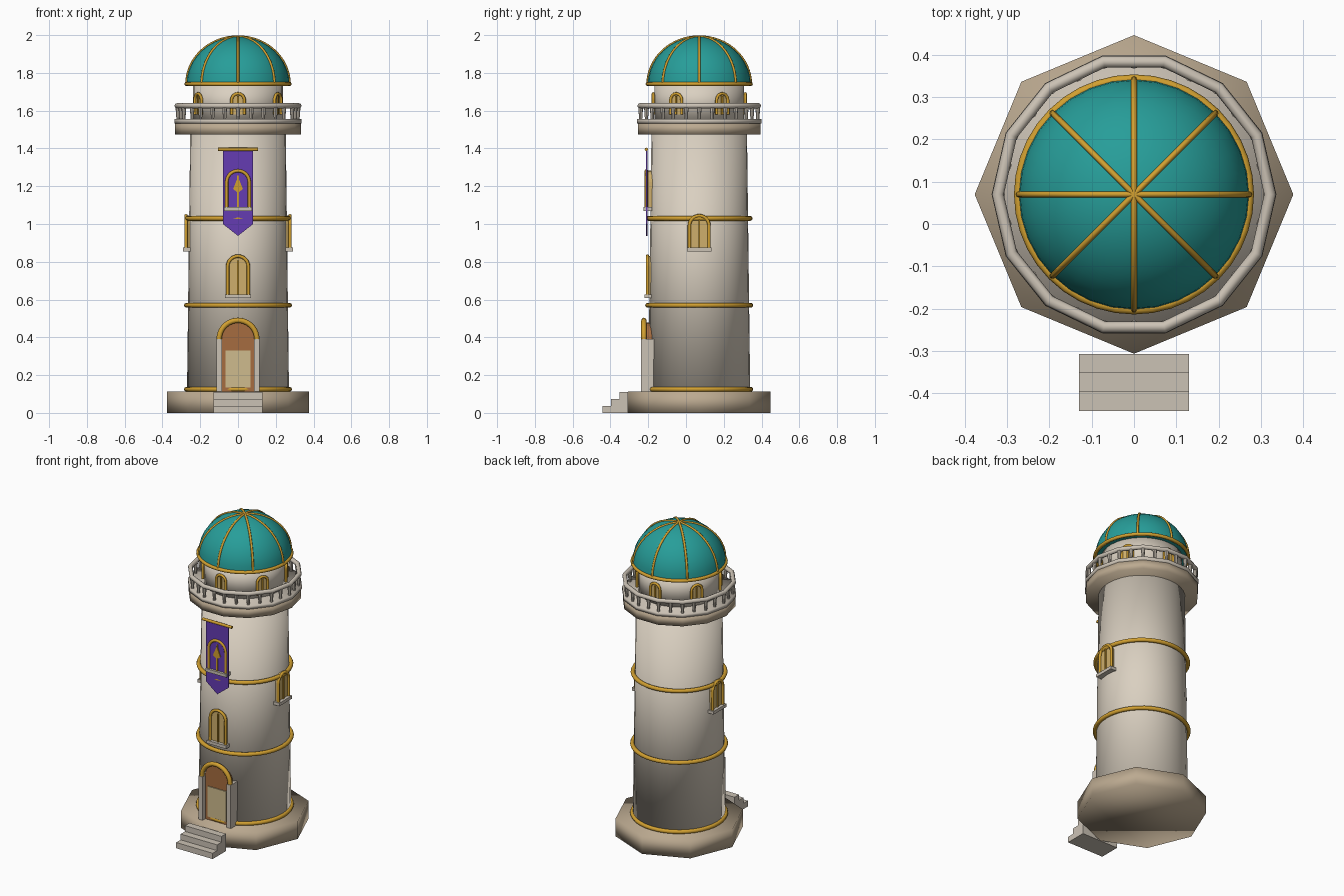
import bpy, bmesh
from math import sin, cos, pi, radians
from mathutils import Matrix, Vector

cube = bpy.data.objects.get("Cube")
if cube:
    bpy.data.objects.remove(cube)

AXIS = Vector((0, 0.07, 0))  # tower axis


def material(name, r, g, b):
    m = bpy.data.materials.new(name)
    m.use_nodes = True
    m.diffuse_color = (r, g, b, 1)
    m.node_tree.nodes["Principled BSDF"].inputs["Base Color"].default_value = (r, g, b, 1)
    return m


CREAM = material("cream stone", .70, .63, .53)
TAN = material("tan stone", .50, .40, .28)
PALE = material("pale trim stone", .60, .54, .46)
GOLD = material("gold", .64, .35, .03)
TEAL = material("teal", .02, .34, .32)
PURPLE = material("purple cloth", .13, .045, .45)
BROWN = material("brown wood", .38, .15, .05)
GLASS = material("amber glass", .62, .43, .15)
PANEL = material("light door panel", .62, .50, .27)


def finish(ob, name, mat, smooth=None):
    """Name and colour an object; smooth is None, 'all' or an angle."""
    ob.name = ob.data.name = name
    ob.data.materials.clear()
    ob.data.materials.append(mat)
    if smooth == "all":
        ob.data.shade_smooth()
    elif smooth:
        bpy.ops.object.select_all(action="DESELECT")
        ob.select_set(True)
        bpy.context.view_layer.objects.active = ob
        bpy.ops.object.shade_smooth_by_angle(angle=radians(smooth))
    return ob


def drum(name, mat, sides, r1, r2, z1, z2, at=AXIS, smooth="all"):
    bpy.ops.mesh.primitive_cone_add(vertices=sides, radius1=r1, radius2=r2, depth=z2 - z1,
                                    location=(at.x, at.y, (z1 + z2) / 2),
                                    rotation=(0, 0, pi / 2))
    return finish(bpy.context.object, name, mat, smooth)


def ring(name, mat, radius, tube, z, sides=40):
    bpy.ops.mesh.primitive_torus_add(major_radius=radius, minor_radius=tube, major_segments=sides,
                                     minor_segments=8, location=AXIS + Vector((0, 0, z)))
    return finish(bpy.context.object, name, mat, "all")


def facing(angle):
    """Frame on the tower axis whose -y points outward; angle 0 is the front."""
    return Matrix.Translation(AXIS) @ Matrix.Rotation(radians(angle), 4, "Z")


def add_mesh(name, bm, mat, frame, smooth=None):
    bmesh.ops.recalc_face_normals(bm, faces=bm.faces)
    me = bpy.data.meshes.new(name)
    bm.to_mesh(me)
    bm.free()
    ob = bpy.data.objects.new(name, me)
    ob.matrix_world = frame
    bpy.context.collection.objects.link(ob)
    return finish(ob, name, mat, smooth)


def box(name, mat, x, y, z, frame=Matrix()):
    """Box from (low, high) pairs."""
    bm = bmesh.new()
    bmesh.ops.create_cube(bm, size=1)
    for v in bm.verts:
        v.co = [p[0] if c < 0 else p[1] for c, p in zip(v.co, (x, y, z))]
    return add_mesh(name, bm, mat, frame)


def plate(name, mat, outline, y_front, y_back, frame):
    """Extrude an (x, z) outline along y."""
    bm = bmesh.new()
    face = bm.faces.new([bm.verts.new((x, y_front, z)) for x, z in outline])
    out = bmesh.ops.extrude_face_region(bm, geom=[face])["geom"]
    for v in out:
        if isinstance(v, bmesh.types.BMVert):
            v.co.y = y_back
    return add_mesh(name, bm, mat, frame)


def tube(name, mat, points, radius, frame):
    cu = bpy.data.curves.new(name, "CURVE")
    cu.dimensions = "3D"
    cu.bevel_depth = radius
    cu.bevel_resolution = 2
    cu.use_fill_caps = True
    sp = cu.splines.new("POLY")
    sp.points.add(len(points) - 1)
    for p, co in zip(sp.points, points):
        p.co = (*co, 1)
    tmp = bpy.data.objects.new(name, cu)
    me = bpy.data.meshes.new_from_object(tmp)
    bpy.data.objects.remove(tmp)
    ob = bpy.data.objects.new(name, me)
    ob.matrix_world = frame
    bpy.context.collection.objects.link(ob)
    return finish(ob, name, mat, 50)


def arch(half, spring, steps=14):
    return [(half * cos(pi * i / steps), spring + half * sin(pi * i / steps))
            for i in range(steps + 1)]


def window(name, angle, r, half, bottom, spring, t, sill=True):
    """Arched pane, round gold frame, mullion and sill; r is the wall radius."""
    f = facing(angle)
    outline = [(half, bottom)] + arch(half, spring) + [(-half, bottom)]
    plate(name + "_pane", GLASS, outline, -r - .006, -r + .03, f)
    tube(name + "_frame", GOLD, [(x, -r - .01, z) for x, z in outline], t, f)
    box(name + "_mullion", GOLD, (-.004, .004), (-r - .014, -r), (bottom, spring + half * .6), f)
    if sill:
        w = half + .014
        box(name + "_sill", PALE, (-w, w), (-r - .026, -r + .02), (bottom - .02, bottom), f)


# Base, shaft and bands
drum("octagonal_base", TAN, 8, .377, .377, 0, .113)
drum("tower_shaft", CREAM, 32, .27, .253, .11, 1.48)
for z, r in ((.125, .273), (.57, .273), (1.03, .27)):
    ring("tower_band", GOLD, r, .013, z)

# Entrance steps
for i in range(3):
    box("entrance_step", PALE, (-.13, .13), (-.443 + .045 * i, -.308),
        (.037 * i, .037 * (i + 1)))

# Doorway
front = facing(0)
plate("door", BROWN, [(.088, .113)] + arch(.088, .39) + [(-.088, .113)], -.28, -.2, front)
plate("door_panel", PANEL, [(.065, .135), (.065, .33), (-.065, .33), (-.065, .135)],
      -.286, -.28, front)
for s in (-1, 1):
    box("door_jamb", PALE, sorted((s * .086, s * .115)), (-.308, -.22), (.113, .392), front)
tube("door_arch", GOLD, [(x, -.293, z) for x, z in arch(.1, .39, 18)], .014, front)

# Shaft windows
window("lower_window", 0, .264, .055, .627, .775, .009)
window("upper_window", 0, .270, .06, 1.09, 1.222, .009)
for angle, side in ((90, "left"), (-90, "right")):
    window(side + "_window", angle, .265, .052, .875, .992, .009)

# Banner with pole and emblem
plate("banner", PURPLE, [(-.08, 1.39), (-.08, 1.0), (0, .937), (.08, 1.0), (.08, 1.39)],
      -.281, -.275, front)
tube("banner_pole", GOLD, [(-.105, -.28, 1.395), (.105, -.28, 1.395)], .009, front)
plate("banner_emblem", GOLD, [(0, 1.25), (.026, 1.185), (0, 1.165), (-.026, 1.185)],
      -.287, -.28, front)
box("banner_emblem_stem", GOLD, (-.005, .005), (-.287, -.28), (1.09, 1.18), front)

# Balcony
drum("balcony_slab", TAN, 14, .333, .333, 1.475, 1.533)
drum("balcony_deck", PALE, 14, .337, .337, 1.533, 1.555)
ring("balcony_rail", PALE, .322, .014, 1.626, sides=14)
for i in range(28):
    a = 2 * pi * i / 28
    r = .318 if i % 2 == 0 else .318 * cos(pi / 14)
    drum("baluster", PALE, 8, .008, .013, 1.553, 1.62,
         AXIS + Vector((r * cos(a), r * sin(a), 0)), 40)

# Lantern room
drum("lantern_room", CREAM, 32, .237, .237, 1.55, 1.745)
for k in range(6):
    window("lantern_window", 60 * k, .234, .034, 1.58, 1.656, .008, sill=False)

# Dome: upper half of a sphere with gold ribs
DOME_R, DOME_Z, DOME_H = .273, 1.738, .254
bm = bmesh.new()
bmesh.ops.create_uvsphere(bm, u_segments=32, v_segments=20, radius=1)
bmesh.ops.bisect_plane(bm, geom=bm.verts[:] + bm.edges[:] + bm.faces[:], dist=1e-4,
                       plane_co=(0, 0, 0), plane_no=(0, 0, 1), clear_inner=True)
bmesh.ops.holes_fill(bm, edges=[e for e in bm.edges if e.is_boundary])
bmesh.ops.scale(bm, vec=(DOME_R, DOME_R, DOME_H), verts=bm.verts)
add_mesh("dome", bm, TEAL, Matrix.Translation(AXIS + Vector((0, 0, DOME_Z))), 40)
for k in range(4):
    tube("dome_rib", GOLD, [(DOME_R * cos(pi * i / 32), 0, DOME_Z + DOME_H * sin(pi * i / 32))
                            for i in range(33)], .007, facing(45 * k))
ring("dome_band", GOLD, .273, .011, 1.741)
